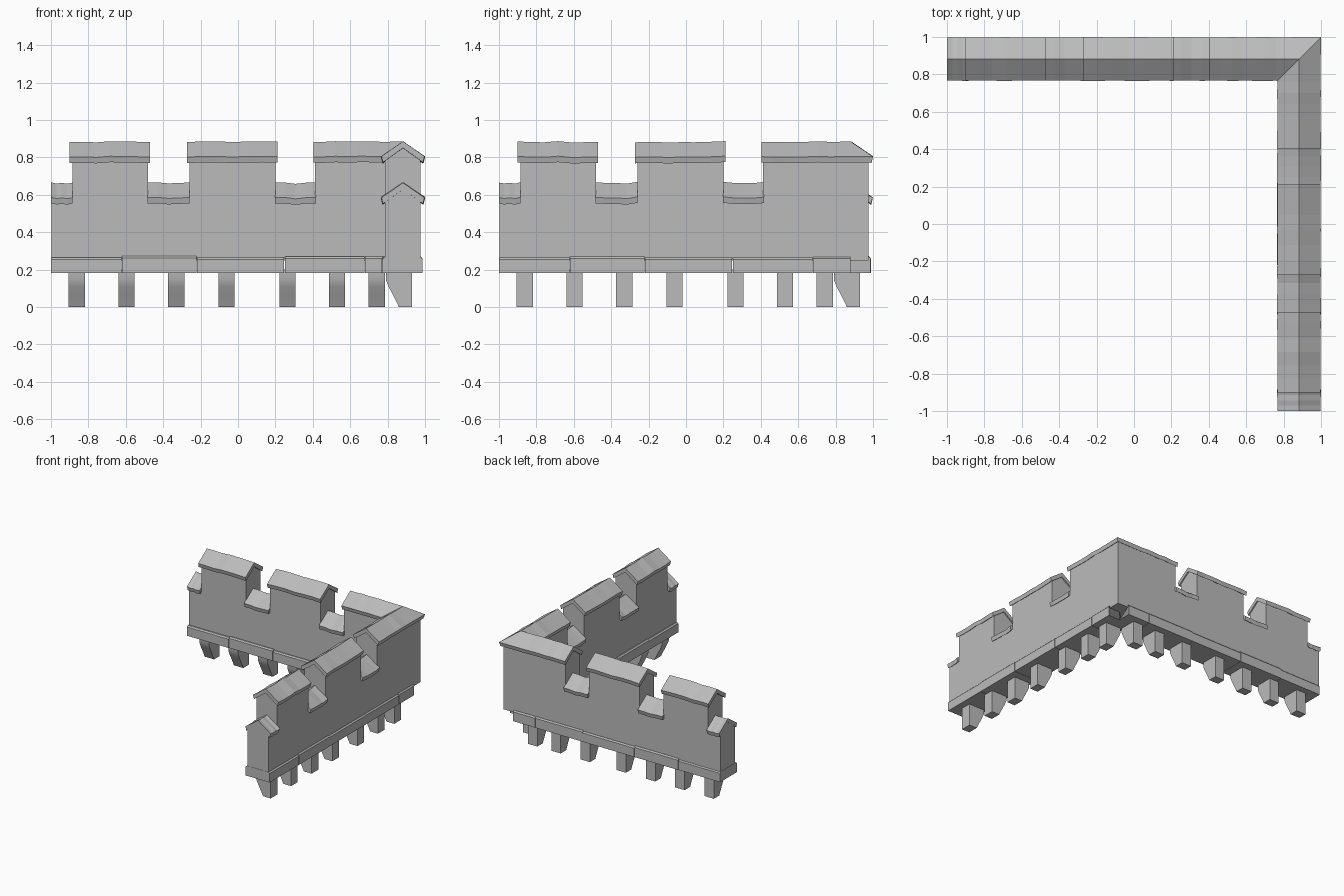
import bpy, bmesh, random

old = bpy.data.objects.get("Cube")
if old:
    bpy.data.objects.remove(old, do_unlink=True)

random.seed(4)
MID = 0.882                      # centre line of each wall arm

stone = bpy.data.materials.new("grey stone")
stone.use_nodes = True
stone.diffuse_color = (0.5, 0.5, 0.5, 1)
bsdf = stone.node_tree.nodes["Principled BSDF"]
bsdf.inputs["Base Color"].default_value = (0.5, 0.5, 0.5, 1)
bsdf.inputs["Roughness"].default_value = 0.8


def loft(name, groups, arm, smooth=False):
    """Skin each list of rings; points are (along, across, height)."""
    bm = bmesh.new()
    for rings in groups:
        loops = []
        for ring in rings:
            loops.append([bm.verts.new((u, v, z) if arm == "back" else (v, u, z))
                          for u, v, z in ring])
        n = len(loops[0])
        for a, b in zip(loops, loops[1:]):
            for i in range(n):
                j = (i + 1) % n
                bm.faces.new((a[i], a[j], b[j], b[i]))
        bm.faces.new(loops[0])
        bm.faces.new(loops[-1])
    bmesh.ops.dissolve_degenerate(bm, dist=1e-5, edges=bm.edges[:])
    bmesh.ops.recalc_face_normals(bm, faces=bm.faces[:])
    mesh = bpy.data.meshes.new(name)
    bm.to_mesh(mesh)
    bm.free()
    mesh.materials.append(stone)
    ob = bpy.data.objects.new(arm + "_" + name, mesh)
    bpy.context.collection.objects.link(ob)
    if smooth:
        bpy.ops.object.select_all(action='DESELECT')
        ob.select_set(True)
        bpy.context.view_layer.objects.active = ob
        bpy.ops.object.shade_smooth_by_angle(angle=0.5)
    return ob


def at(u, profile):
    return [(u, v, z) for v, z in profile]


def mitre(profile, limit=2):
    return [(min(v, limit), v, z) for v, z in profile]


def house(peak):
    """Cross-section of the wall with a gabled top."""
    lo, hi, eave = MID - 0.095, MID + 0.094, peak - 0.062
    return [(lo, 0.25), (lo, eave), (MID, peak), (hi, eave), (hi, 0.25)]


def chevron(peak, half=0.118):
    """Cross-section of a coping stone folded over the gable."""
    eave = peak - 0.08
    return [(MID - half, eave), (MID, peak), (MID + half, eave),
            (MID + half - 0.008, eave - 0.032), (MID, peak - 0.035),
            (MID - half + 0.008, eave - 0.032)]


LOW, HIGH = 0.635, 0.852
STEPS = [-0.885, -0.48, -0.26, 0.2, 0.412]     # edges of the raised merlons
MERLON_CAPS = [(-0.9, -0.47), (-0.272, 0.21), (0.403, None)]
GAP_CAPS = [(-1.0, -0.885), (-0.483, -0.26), (0.198, 0.416)]
TRIM_SEAMS = [-1.0, -0.62, -0.22, 0.25, 0.68]
CORBELS = [-0.862, -0.597, -0.33, -0.062, 0.265, 0.53, 0.742]


def cap(start, end, peak, sag, pieces=6):
    """A coping of slightly uneven rings, mitred where it meets the corner."""
    stop = 0.76 if end is None else end
    rings = []
    for i in range(pieces + 1):
        t = i / pieces
        dz = random.uniform(-0.004, 0.003) - sag * 4 * t * (1 - t)
        half = 0.117 + random.uniform(-0.003, 0.001)
        rings.append(at(start + (stop - start) * t, chevron(peak + dz, half)))
    if end is None:
        rings.append(mitre(chevron(peak)))
    return rings


for arm in ("back", "side"):
    # Crenellated wall, one skin stepping between the two heights
    rings, peak = [at(-0.998, house(LOW))], LOW
    for u in STEPS:
        rings.append(at(u, house(peak)))
        peak = HIGH if peak == LOW else LOW
        rings.append(at(u, house(peak)))
    rings.append(mitre(house(HIGH)))
    loft("wall", rings and [rings], arm)

    # Coping stones
    loft("merlon_caps", [cap(a, b, 0.884, 0) for a, b in MERLON_CAPS], arm)
    loft("gap_caps", [cap(a, b, 0.667, 0.005, 4) for a, b in GAP_CAPS], arm)

    # Base course of long stones, ending short of the outer corner
    stones = []
    for i, a in enumerate(TRIM_SEAMS):
        lo = 0.768 + random.uniform(-0.003, 0.003)
        hi = 0.985 + random.uniform(-0.003, 0.003)
        top = 0.268 + random.uniform(-0.004, 0.004)
        box = [(lo, 0.182), (lo, top - 0.01), (lo + 0.01, top), (0.88, top),
               (hi - 0.01, top), (hi, top - 0.01), (hi, 0.182), (0.88, 0.182)]
        last = i + 1 == len(TRIM_SEAMS)
        end = mitre(box, 0.88) if last else at(TRIM_SEAMS[i + 1] - 0.003, box)
        stones.append([at(a, box), end])
    loft("base_course", stones, arm)

    # Supporting corbels, curved on the inner side
    bracket = [(0.79, 0.2), (0.79, 0.145), (0.805, 0.11), (0.828, 0.065),
               (0.846, 0.03), (0.86, 0), (0.931, 0), (0.931, 0.2)]
    loft("corbels", [[at(u - 0.043, bracket), at(u + 0.043, bracket)]
                     for u in CORBELS], arm, smooth=True)
